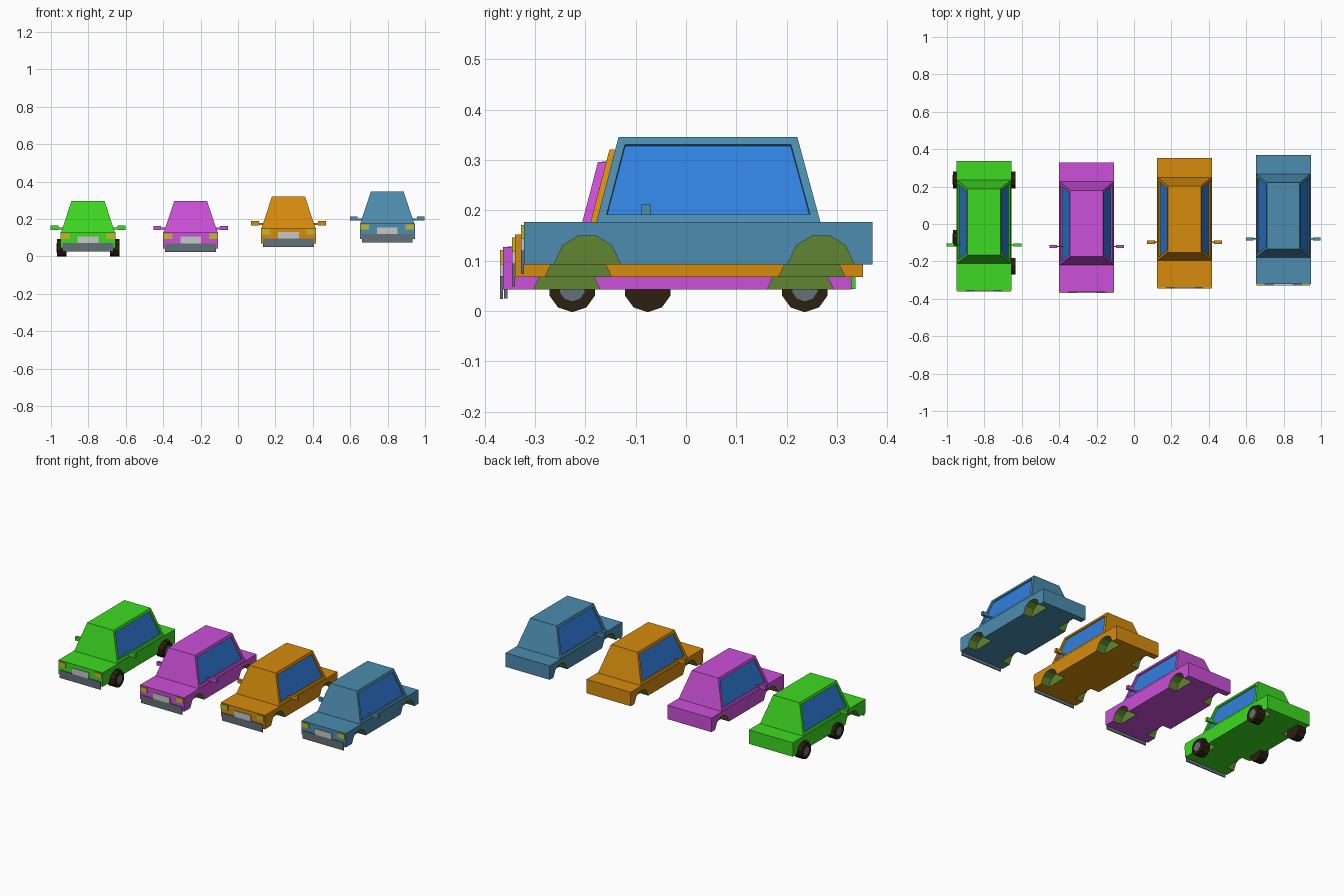
import bpy, bmesh, math
from mathutils import Matrix

cube = bpy.data.objects.get("Cube")
if cube:
    bpy.data.objects.remove(cube, do_unlink=True)


def material(name, rgb):
    m = bpy.data.materials.new(name)
    m.use_nodes = True
    m.diffuse_color = (*rgb, 1)
    m.node_tree.nodes["Principled BSDF"].inputs["Base Color"].default_value = (*rgb, 1)
    return m


GLASS = material("window_blue", (0.03, 0.216, 0.74))
OLIVE = material("arch_olive", (0.12, 0.235, 0.032))
TYRE = material("tyre_brown", (0.025, 0.014, 0.005))
GREY = material("bumper_grey", (0.127, 0.162, 0.188))
PLATE = material("plate_grey", (0.58, 0.58, 0.58))
YELLOW = material("lamp_yellow", (0.56, 0.48, 0.02))


def finish(bm, name, loc, mats):
    bmesh.ops.recalc_face_normals(bm, faces=bm.faces)
    mesh = bpy.data.meshes.new(name)
    bm.to_mesh(mesh)
    bm.free()
    for m in mats:
        mesh.materials.append(m)
    ob = bpy.data.objects.new(name, mesh)
    ob.location = loc
    bpy.context.collection.objects.link(ob)
    return ob


def add_prism(bm, profile, x0, x1):
    """Extrude a y-z outline from x0 to x1."""
    face = bm.faces.new([bm.verts.new((x0, y, z)) for y, z in profile])
    out = bmesh.ops.extrude_face_region(bm, geom=[face])["geom"]
    moved = [v for v in out if isinstance(v, bmesh.types.BMVert)]
    bmesh.ops.translate(bm, verts=moved, vec=(x1 - x0, 0, 0))


def add_box(bm, x, y, z):
    add_prism(bm, [(y[0], z[0]), (y[1], z[0]), (y[1], z[1]), (y[0], z[1])], *x)


def boxes(name, loc, mat, spans, mirrored=True):
    bm = bmesh.new()
    for x, y, z in spans:
        add_box(bm, x, y, z)
        if mirrored:
            add_box(bm, (-x[1], -x[0]), y, z)
    return finish(bm, name, loc, [mat])


# Shared car dimensions
HALF_L, HALF_W, BODY_H, ARCH_DEPTH = 0.346, 0.147, 0.084, 0.055
AXLES = (-0.22, 0.244)
ARCH = [(-0.066, 0), (-0.048, 0.038), (-0.018, 0.056),
        (0.018, 0.056), (0.048, 0.038), (0.066, 0)]


def make_body(name, loc, paint):
    bm = bmesh.new()
    inner = HALF_W - ARCH_DEPTH
    outline = [(-HALF_L, 0)]
    for axle in AXLES:
        outline += [(axle + y, z) for y, z in ARCH]
    outline += [(HALF_L, 0), (HALF_L, BODY_H), (-HALF_L, BODY_H)]
    add_box(bm, (-inner, inner), (-HALF_L, HALF_L), (0, BODY_H))
    add_prism(bm, outline, inner, HALF_W)
    add_prism(bm, outline, -HALF_W, -inner)
    bmesh.ops.recalc_face_normals(bm, faces=bm.faces)
    # Wheel wells are olive: the core walls and the arch linings
    for f in bm.faces:
        c = f.calc_center_median()
        lining = 0.001 < c.z < 0.06 and abs(f.normal.x) < 0.1 and abs(c.y) < 0.33
        wall = abs(f.normal.x) > 0.9 and abs(abs(c.x) - inner) < 0.001
        f.material_index = int(lining or wall)
    finish(bm, name, loc, [paint, OLIVE])


def make_cabin(name, loc, paint):
    bm = bmesh.new()
    rings = []
    for w, y0, y1, z in ((0.144, -0.202, 0.243, BODY_H), (0.088, -0.158, 0.197, 0.253)):
        rings.append([bm.verts.new((x, y, z))
                      for x, y in ((-w, y0), (w, y0), (w, y1), (-w, y1))])
    low, top = rings
    bm.faces.new(low[::-1])
    bm.faces.new(top)
    for i in range(4):
        j = (i + 1) % 4
        bm.faces.new((low[i], low[j], top[j], top[i]))
    bmesh.ops.recalc_face_normals(bm, faces=bm.faces)
    # Recessed side windows
    for pane in [f for f in bm.faces if abs(f.normal.x) > 0.7]:
        bmesh.ops.inset_region(bm, faces=[pane], thickness=0.016, use_even_offset=True)
        bmesh.ops.inset_region(bm, faces=[pane], thickness=0.001, depth=-0.008)
        pane.material_index = 1
    finish(bm, name, loc, [paint, GLASS])


def make_car(label, paint, loc):
    make_body(label + "_body", loc, paint)
    make_cabin(label + "_cabin", loc, paint)
    boxes(label + "_mirrors", loc, paint, [
        ((0.158, 0.2), (-0.112, -0.095), (0.098, 0.12)),
        ((0.125, 0.158), (-0.107, -0.1), (0.1, 0.11))])
    nose = (-HALF_L - 0.006, -HALF_L)
    boxes(label + "_headlights", loc, YELLOW, [((0.097, 0.144), nose, (0.05, 0.078))])
    boxes(label + "_front_plate", loc, PLATE, [((-0.055, 0.055), nose, (0.027, 0.062))], False)
    boxes(label + "_front_bumper", loc, GREY, [((-0.136, 0.136), nose, (-0.019, 0.027))], False)


def make_wheel(name, x, y, side):
    bm = bmesh.new()
    turn = Matrix.Rotation(math.pi / 2, 4, "Y")
    for radius, depth, shift, index in ((0.0475, 0.052, 0, 0), (0.026, 0.004, 0.0245, 1)):
        old = set(bm.faces)
        bmesh.ops.create_cone(bm, cap_ends=True, segments=10, radius1=radius,
                              radius2=radius, depth=depth,
                              matrix=Matrix.Translation((side * shift, 0, 0)) @ turn
                              @ Matrix.Rotation(math.pi / 2, 4, "Z"))
        for f in set(bm.faces) - old:
            f.material_index = index
    finish(bm, name, (x, y, 0.0455), [TYRE, GREY])


# Four cars in a row
cars = [
    ("green_car", (0.048, 0.7, 0.016), (-0.802, -0.009, 0.044)),
    ("magenta_car", (0.6, 0.08, 0.69), (-0.253, -0.017, 0.043)),
    ("orange_car", (0.68, 0.265, 0.004), (0.27, 0.006, 0.068)),
    ("blue_car", (0.072, 0.265, 0.43), (0.798, 0.024, 0.093)),
]
for label, rgb, loc in cars:
    make_car(label, material(label + "_paint", rgb), loc)

# Only the green car has wheels; one sits out of its arch
make_wheel("rear_right_wheel", -0.943, 0.236, -1)
make_wheel("rear_left_wheel", -0.659, 0.236, 1)
make_wheel("front_right_wheel", -0.943, -0.076, -1)
make_wheel("front_left_wheel", -0.659, -0.226, 1)
